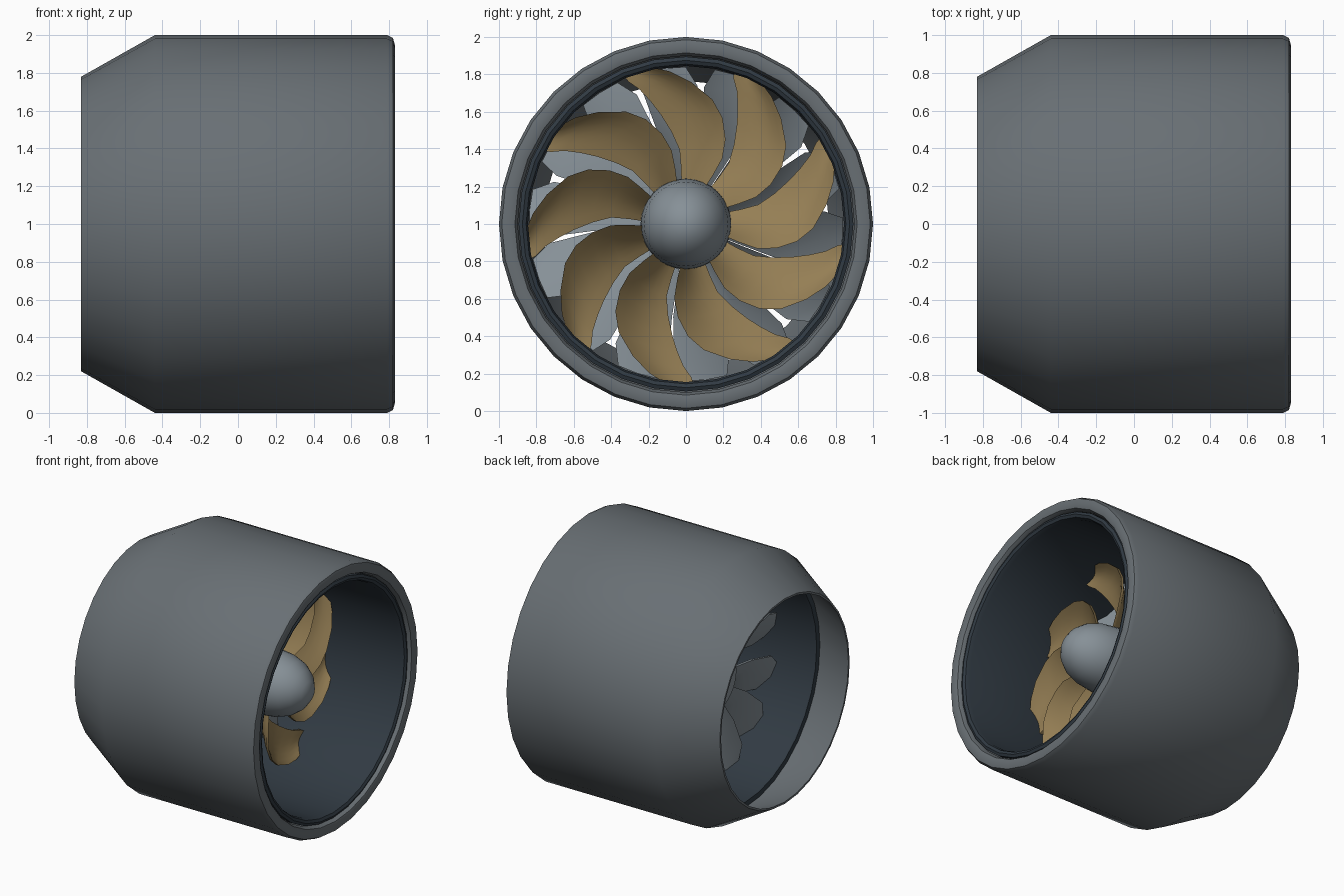
import bpy, bmesh
from math import sin, cos, radians, pi

if "Cube" in bpy.data.objects:
    bpy.data.objects.remove(bpy.data.objects["Cube"])

AXIS_Z = 1.0


def material(name, rgb):
    m = bpy.data.materials.new(name)
    m.diffuse_color = (*rgb, 1)
    m.use_nodes = True
    m.node_tree.nodes["Principled BSDF"].inputs["Base Color"].default_value = m.diffuse_color
    return m


def finish(name, bm, mat, angle=35):
    bmesh.ops.recalc_face_normals(bm, faces=bm.faces)
    me = bpy.data.meshes.new(name)
    bm.to_mesh(me)
    bm.free()
    ob = bpy.data.objects.new(name, me)
    bpy.context.collection.objects.link(ob)
    me.materials.append(mat)
    bpy.ops.object.select_all(action='DESELECT')
    ob.select_set(True)
    bpy.context.view_layer.objects.active = ob
    bpy.ops.object.shade_smooth_by_angle(angle=radians(angle))
    return ob


def lathe(name, profile, mat, sides=32, closed=True):
    """Spin an (x, radius) profile round the engine axis."""
    bm = bmesh.new()
    rings = []
    for x, r in profile:
        if r == 0:
            rings.append([bm.verts.new((x, 0, AXIS_Z))] * sides)
        else:
            rings.append([bm.verts.new((x, r * sin(2 * pi * i / sides),
                                        AXIS_Z + r * cos(2 * pi * i / sides)))
                          for i in range(sides)])
    pairs = list(zip(rings, rings[1:]))
    if closed:
        pairs.append((rings[-1], rings[0]))
    for a, b in pairs:
        for i in range(sides):
            j = (i + 1) % sides
            bm.faces.new(dict.fromkeys((a[i], a[j], b[j], b[i])))
    return finish(name, bm, mat)


def blade_ring(name, count, rows, columns, thickness, mat, phase=0):
    """rows: (radius, edge angle, x) at one side then (angle, x) at the other."""
    bm = bmesh.new()
    for k in range(count):
        turn = phase + 360 * k / count
        layers = []
        for dx in (thickness / 2, -thickness / 2):
            grid = []
            for r, a0, x0, a1, x1 in rows:
                line = []
                for c in range(columns + 1):
                    t = c / columns
                    a = radians(turn + a0 + (a1 - a0) * t)
                    x = x0 + (x1 - x0) * t - 0.03 * sin(pi * t)
                    line.append(bm.verts.new((x + dx, r * cos(a), AXIS_Z + r * sin(a))))
                grid.append(line)
            for p, q in zip(grid, grid[1:]):
                for c in range(columns):
                    bm.faces.new((p[c], p[c + 1], q[c + 1], q[c]))
            layers.append(grid)
        # close the rim between the front and back skins
        f, b = [g[0] + [row[-1] for row in g[1:-1]] + g[-1][::-1]
                + [row[0] for row in g[-2:0:-1]] for g in layers]
        for i in range(len(f)):
            j = (i + 1) % len(f)
            bm.faces.new((f[i], f[j], b[j], b[i]))
    return finish(name, bm, mat, 40)


shell_grey = material("shell_grey", (0.14, 0.16, 0.175))
hub_grey = material("hub_grey", (0.24, 0.28, 0.31))
liner_dark = material("liner_dark", (0.03, 0.042, 0.055))
bronze = material("bronze", (0.30, 0.21, 0.09))

# outer casing with tapered rear and rolled front lip
lathe("casing", [(-0.83, 0.78), (-0.44, 1.0), (0.79, 1.0), (0.82, 0.985),
                 (0.83, 0.95), (0.82, 0.915), (0.79, 0.90), (-0.42, 0.93),
                 (-0.83, 0.765)], shell_grey)

# dark inner duct
lathe("duct_liner", [(-0.50, 0.895), (0.80, 0.895), (0.81, 0.875), (0.80, 0.855),
                     (0.77, 0.845), (-0.48, 0.845), (-0.50, 0.855)], liner_dark)

# hub with rounded spinner
lathe("hub", [(-0.27, 0), (-0.27, 0.22), (0.10, 0.243), (0.25, 0.24), (0.38, 0.225),
              (0.47, 0.195), (0.54, 0.145), (0.59, 0.08), (0.61, 0)], hub_grey, closed=False)

# nine swept fan blades
blade_ring("fan_blades", 9, [
    (0.20, 23, 0.27, 57, 0.10),
    (0.30, 21, 0.28, 55, 0.10),
    (0.40, 21, 0.29, 55, 0.10),
    (0.50, 25, 0.28, 59, 0.10),
    (0.60, 31, 0.27, 63, 0.11),
    (0.68, 38, 0.26, 66, 0.12),
    (0.76, 48, 0.25, 69, 0.13),
    (0.82, 56, 0.23, 72, 0.14),
    (0.87, 64, 0.20, 73, 0.15)], 6, 0.022, bronze)

# angular guide vanes behind the fan
blade_ring("guide_vanes", 14, [
    (0.20, 0, -0.18, 25, -0.02),
    (0.50, 0, -0.20, 25, -0.02),
    (0.74, 3, -0.20, 26, -0.03),
    (0.84, 8, -0.18, 23, -0.06)], 2, 0.02, hub_grey, 5)
